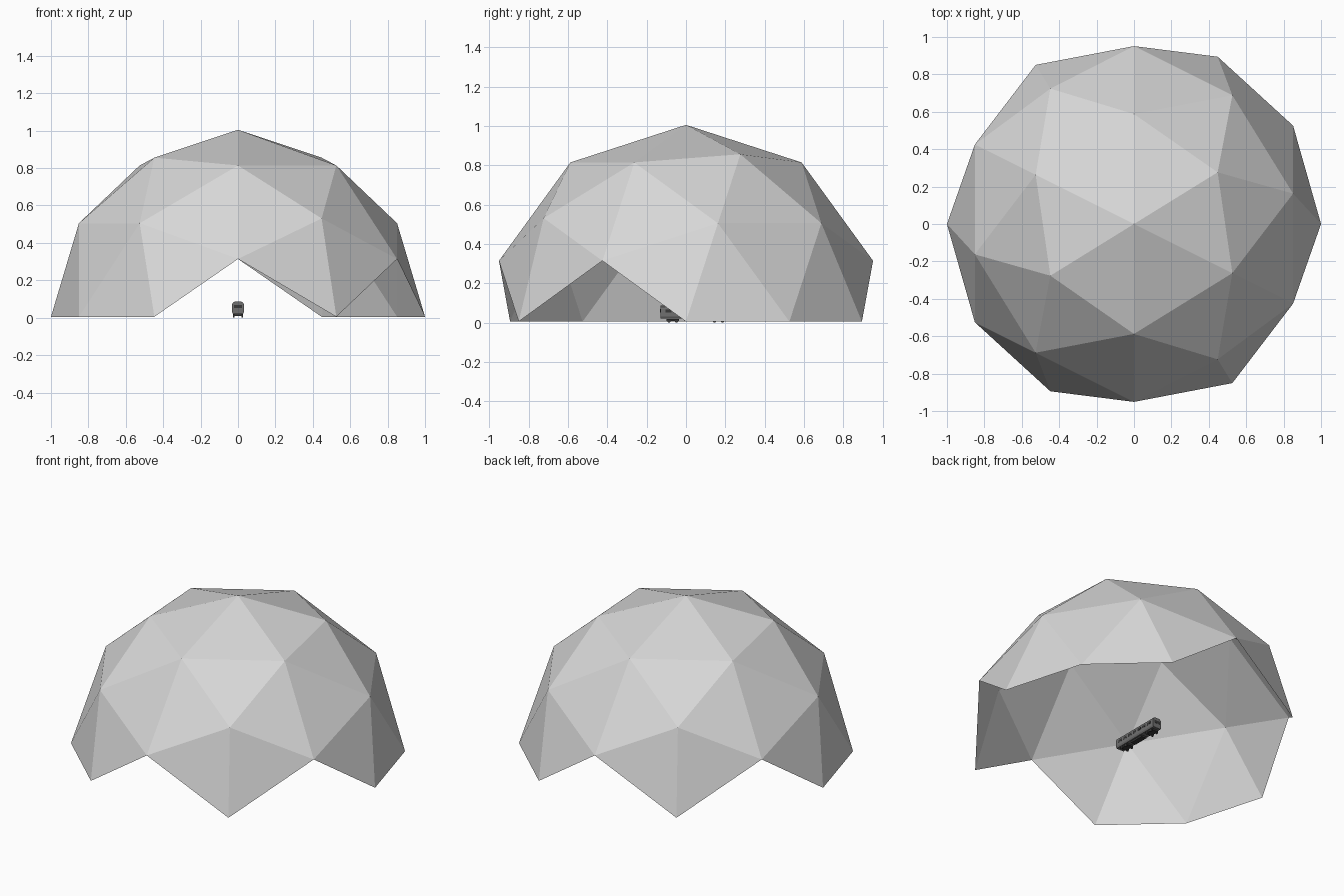
import bpy, bmesh, math
from mathutils import Matrix, Vector

if "Cube" in bpy.data.objects:
    bpy.data.objects.remove(bpy.data.objects["Cube"])


def material(name, rgb):
    m = bpy.data.materials.new(name)
    m.diffuse_color = (*rgb, 1)
    m.use_nodes = True
    m.node_tree.nodes["Principled BSDF"].inputs["Base Color"].default_value = m.diffuse_color
    return m


SHELL = material("pale grey", (0.68, 0.68, 0.68))
BODY = material("mid grey", (0.16, 0.16, 0.16))
DARK = material("dark grey", (0.04, 0.04, 0.04))


def make(name, bm, mat):
    mesh = bpy.data.meshes.new(name)
    bm.to_mesh(mesh)
    bm.free()
    mesh.materials.append(mat)
    ob = bpy.data.objects.new(name, mesh)
    bpy.context.collection.objects.link(ob)
    return ob


def box(bm, centre, size):
    bmesh.ops.create_cube(bm, size=1, matrix=Matrix.Translation(centre) @ Matrix.Diagonal((*size, 1)))


# Faceted dome: icosphere lying with its pole along x, lower faces removed
bm = bmesh.new()
bmesh.ops.create_icosphere(bm, subdivisions=2, radius=1)
for v in bm.verts:
    x, y, z = v.co
    v.co = Vector((z, x, y))
low = [f for f in bm.faces if f.calc_center_median().z < 0.02]
bmesh.ops.delete(bm, geom=low, context='FACES')
bmesh.ops.translate(bm, verts=bm.verts[:], vec=(0, 0, 0.005))
make("dome", bm, SHELL)

# Rail carriage under the dome
Y0, Y1 = -0.13, 0.215
MID = (Y0 + Y1) / 2

# Body with a rounded roof, extruded along y
half = [(0.027, 0.02), (0.032, 0.03), (0.032, 0.07), (0.028, 0.08), (0.015, 0.087)]
profile = half + [(-x, z) for x, z in reversed(half)]
bm = bmesh.new()
face = bm.faces.new([bm.verts.new((x, Y0, z)) for x, z in profile])
ext = bmesh.ops.extrude_face_region(bm, geom=[face])
bmesh.ops.translate(bm, vec=(0, Y1 - Y0, 0), verts=[g for g in ext["geom"] if isinstance(g, bmesh.types.BMVert)])
bmesh.ops.recalc_face_normals(bm, faces=bm.faces[:])
make("carriage_body", bm, BODY)

# Window plates along the sides and on both ends
bm = bmesh.new()
for i in range(7):
    box(bm, (0, MID + (i - 3) * 0.044, 0.058), (0.0655, 0.03, 0.016))
box(bm, (0, MID, 0.06), (0.044, Y1 - Y0 + 0.002, 0.018))
make("carriage_windows", bm, DARK)

# Underframe, bogies and wheels
bm = bmesh.new()
box(bm, (0, MID, 0.016), (0.036, 0.10, 0.014))
for by in (MID - 0.11, MID + 0.122):
    box(bm, (0, by, 0.014), (0.044, 0.065, 0.01))
    for wy in (by - 0.02, by + 0.02):
        for s in (-1, 1):
            m = Matrix.Translation((s * 0.022, wy, 0.0095)) @ Matrix.Rotation(math.pi / 2, 4, 'Y')
            bmesh.ops.create_cone(bm, cap_ends=True, segments=12, radius1=0.0095, radius2=0.0095, depth=0.008, matrix=m)
make("carriage_running_gear", bm, DARK)
